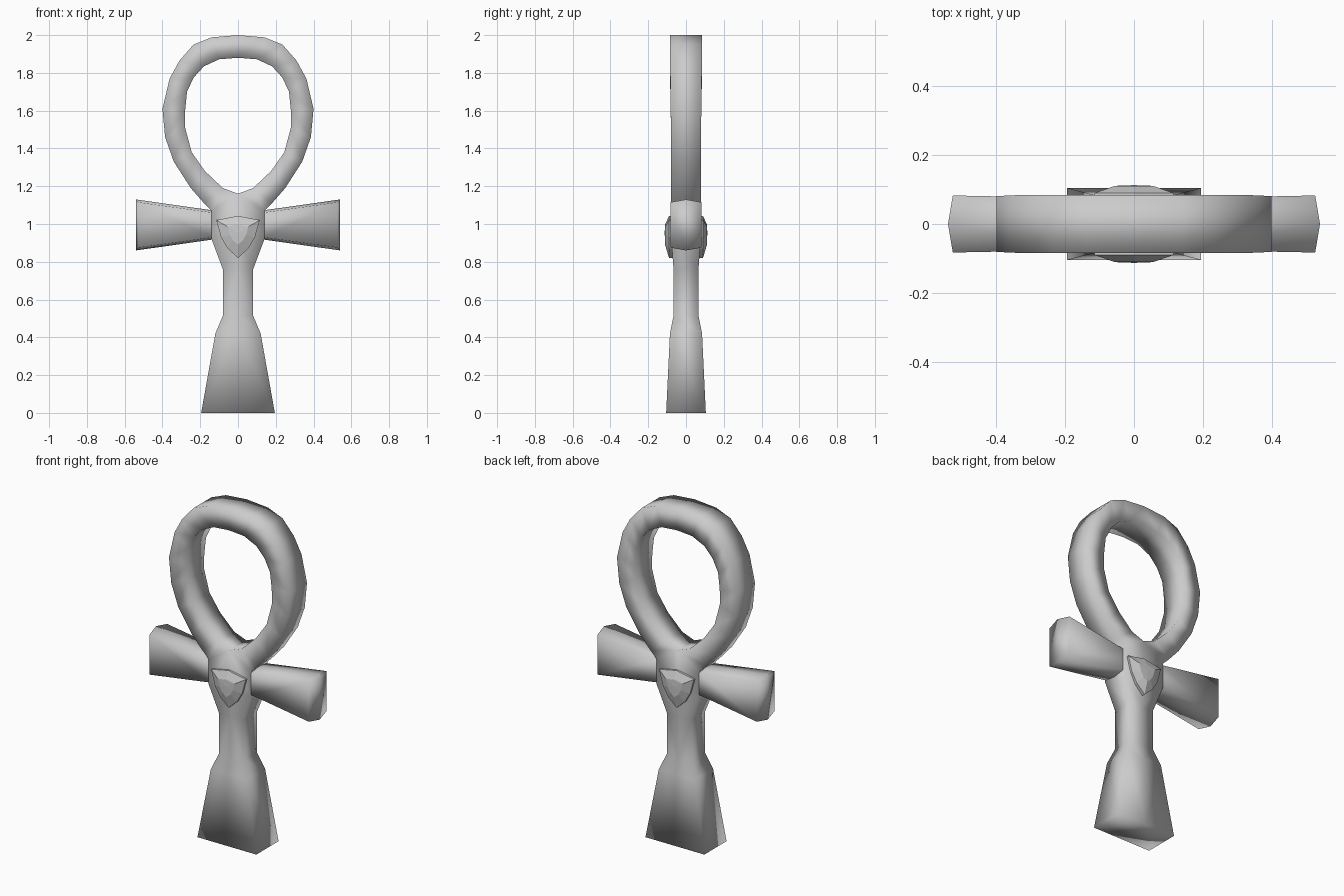
import bpy, bmesh

if "Cube" in bpy.data.objects:
    bpy.data.objects.remove(bpy.data.objects["Cube"])


def finish(name, bm, smooth, mirror):
    bmesh.ops.recalc_face_normals(bm, faces=bm.faces)
    me = bpy.data.meshes.new(name)
    bm.to_mesh(me)
    bm.free()
    for p in me.polygons:
        p.use_smooth = smooth
    ob = bpy.data.objects.new(name, me)
    bpy.context.collection.objects.link(ob)
    mod = ob.modifiers.new("Mirror", 'MIRROR')
    mod.use_axis = (mirror == 'X', mirror == 'Y', False)
    mod.merge_threshold = 0.0005
    return ob


def loft(bm, rings, skip=lambda a, b: False):
    for r, s in zip(rings, rings[1:]):
        n = len(r)
        for i in range(n):
            j = (i + 1) % n
            if not skip(r[i], r[j]) or not skip(s[i], s[j]):
                bm.faces.new((r[i], r[j], s[j], s[i]))


# Loop, hub and flared stem: right half as a rectangular band
# (outer x, outer z, inner x, inner z, half depth)
rows = [
    (0.00, 2.000, 0.00, 1.880, 0.085),
    (0.14, 1.988, 0.10, 1.872, 0.085),
    (0.235, 1.95, 0.18, 1.835, 0.085),
    (0.31, 1.865, 0.235, 1.775, 0.085),
    (0.362, 1.77, 0.27, 1.70, 0.083),
    (0.40, 1.61, 0.28, 1.60, 0.081),
    (0.386, 1.46, 0.28, 1.51, 0.08),
    (0.34, 1.33, 0.245, 1.38, 0.08),
    (0.25, 1.19, 0.175, 1.28, 0.08),
    (0.18, 1.11, 0.08, 1.19, 0.078),
    (0.14, 1.07, 0.00, 1.16, 0.078),
    (0.14, 0.92, 0.00, 0.92, 0.078),
    (0.08, 0.76, 0.00, 0.76, 0.066),
    (0.08, 0.515, 0.00, 0.515, 0.066),
    (0.12, 0.42, 0.00, 0.42, 0.085),
    (0.195, 0.00, 0.00, 0.00, 0.105),
]
bm = bmesh.new()
rings = [[bm.verts.new(p) for p in
          ((ox, -d, oz), (ox, d, oz), (ix, d, iz), (ix, -d, iz))]
         for ox, oz, ix, iz, d in rows]
loft(bm, rings, lambda a, b: a.co.x == 0 and b.co.x == 0)
bm.faces.new(rings[-1])
finish("loop_and_stem", bm, True, 'X')

# Flared cross arms: six-sided section with a ridged end
bm = bmesh.new()
rings = []
for x, h, f, d, ridge in ((0.06, 0.065, 0.055, 0.068, 0.0),
                          (0.14, 0.078, 0.066, 0.075, 0.0),
                          (0.527, 0.135, 0.12, 0.083, 0.014)):
    c = 0.995
    rings.append([bm.verts.new(p) for p in (
        (x + ridge, 0, c + h), (x, d, c + f), (x, d, c - f),
        (x + ridge, 0, c - h), (x, -d, c - f), (x, -d, c + f))])
loft(bm, rings)
e = rings[-1]
bm.faces.new(e[:4])
bm.faces.new([e[3], e[4], e[5], e[0]])
bm.faces.new(rings[0])
finish("cross_arms", bm, True, 'X')

# Faceted shield gem on front and back
outline = [(0, 1.043), (0.115, 1.02), (0.09, 0.93), (0.055, 0.87),
           (0, 0.82), (-0.055, 0.87), (-0.09, 0.93), (-0.115, 1.02)]
bm = bmesh.new()
rings = []
for y, s in ((-0.06, 1), (-0.09, 1), (-0.111, 0.48)):
    rings.append([bm.verts.new((x * s, y, 0.955 + (z - 0.955) * s))
                  for x, z in outline])
loft(bm, rings)
tip = bm.verts.new((0, -0.113, 0.955))
for a, b in zip(rings[2], rings[2][1:] + rings[2][:1]):
    bm.faces.new((a, b, tip))
finish("shield_gems", bm, False, 'Y')
